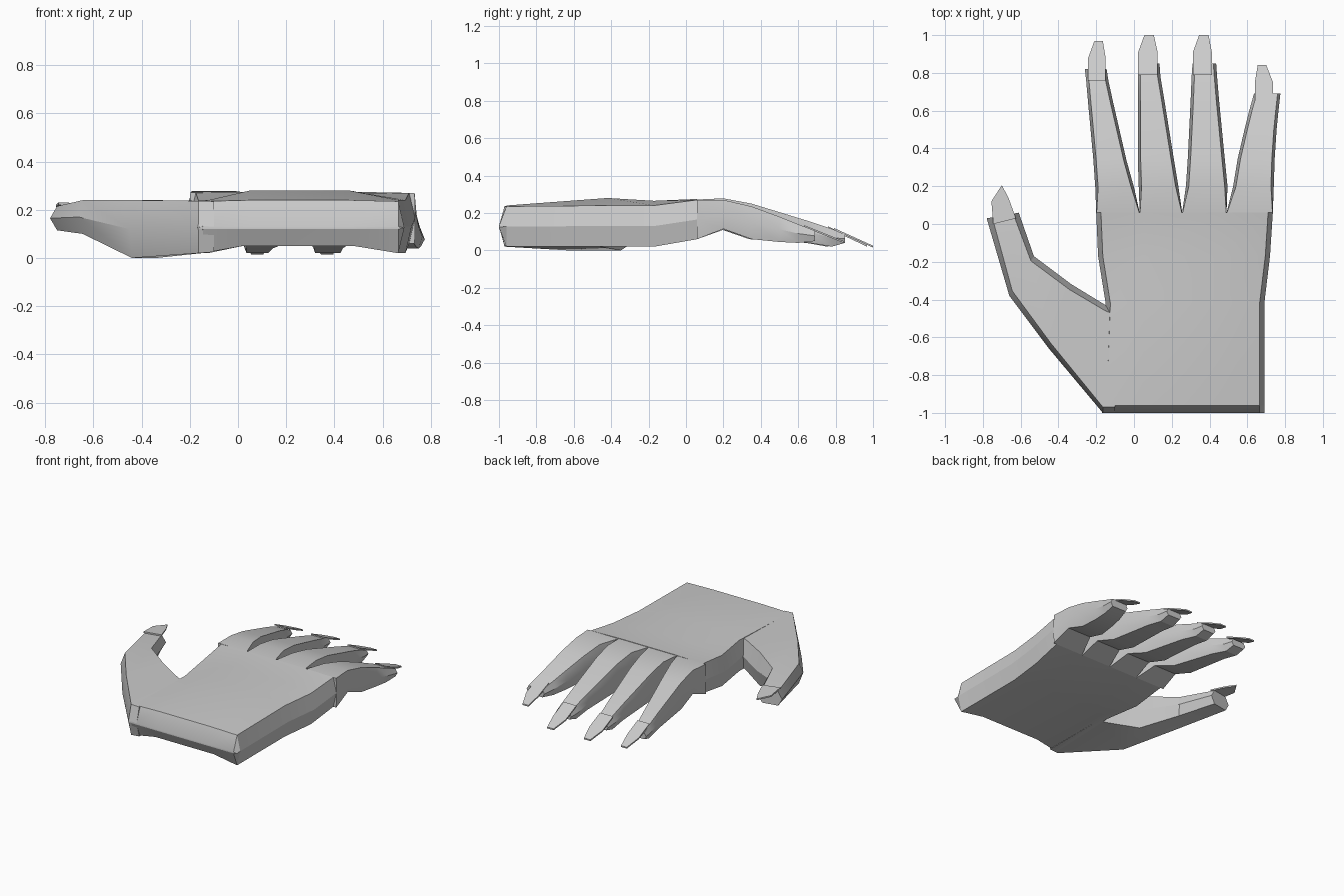
import bpy, bmesh, math
from mathutils import Vector

if "Cube" in bpy.data.objects:
    bpy.data.objects.remove(bpy.data.objects["Cube"])


def finish(name, bm):
    bmesh.ops.recalc_face_normals(bm, faces=bm.faces)
    mesh = bpy.data.meshes.new(name)
    bm.to_mesh(mesh)
    bm.free()
    ob = bpy.data.objects.new(name, mesh)
    bpy.context.collection.objects.link(ob)
    bpy.ops.object.select_all(action='DESELECT')
    ob.select_set(True)
    bpy.context.view_layer.objects.active = ob
    bpy.ops.object.shade_smooth_by_angle(angle=math.radians(25))
    return ob


def loft(name, rings):
    """Skin a list of equal-length rings and cap both ends."""
    bm = bmesh.new()
    rows = [[bm.verts.new(p) for p in ring] for ring in rings]
    for a, b in zip(rows, rows[1:]):
        for i in range(len(a)):
            j = (i + 1) % len(a)
            bm.faces.new((a[i], a[j], b[j], b[i]))
    bm.faces.new(rows[0])
    bm.faces.new(rows[-1])
    return finish(name, bm)


def hexagon(l, r, zb, zt, inset):
    """Six-sided limb section between outline points l and r."""
    l, r = Vector((*l, 0)), Vector((*r, 0))
    d = (r - l).normalized() * inset
    zm = (zb + zt) / 2
    pts = [(l, zm), (l + d, zt), (r - d, zt), (r, zm), (r - d, zb), (l + d, zb)]
    return [(p.x, p.y, z) for p, z in pts]


def nail(name, outline, y0, z0, y1, z1, thick=0.01):
    """Thin sloping plate beyond the fingertip."""
    bm = bmesh.new()
    pts = [(x, y, z0 + (z1 - z0) * (y - y0) / (y1 - y0)) for x, y in outline]
    face = bm.faces.new([bm.verts.new(p) for p in pts])
    ext = bmesh.ops.extrude_face_region(bm, geom=[face], use_keep_orig=True)
    verts = [v for v in ext['geom'] if isinstance(v, bmesh.types.BMVert)]
    bmesh.ops.translate(bm, verts=verts, vec=(0, 0, -thick))
    return finish(name, bm)


# Palm: y, left, right, bottom edge, bottom centre, top edge, top centre
palm = []
for y, xl, xr, be, bc, te, tc in [
        (-1.0, -0.17, 0.69, 0.12, 0.12, 0.13, 0.13),
        (-0.96, -0.17, 0.69, 0.02, 0.05, 0.235, 0.24),
        (-0.42, -0.15, 0.69, 0.02, 0.05, 0.24, 0.28),
        (-0.17, -0.19, 0.72, 0.02, 0.05, 0.24, 0.265),
        (0.06, -0.20, 0.735, 0.06, 0.06, 0.27, 0.275)]:
    zm, i = (be + te) / 2, 0.025
    palm.append([(xl, y, zm), (xl + i, y, te), (0.05, y, tc), (0.46, y, tc),
                 (xr - i, y, te), (xr, y, zm), (xr - i, y, be),
                 (0.48, y, bc), (0.02, y, bc), (xl + i, y, be)])
loft("palm", palm)

# Thumb: outer point, inner point, bottom, top
thumb = [((-0.10, -1.0), (-0.10, -0.45), 0.025, 0.235),
         ((-0.165, -1.0), (-0.15, -0.43), 0.02, 0.237),
         ((-0.45, -0.66), (-0.33, -0.32), 0.00, 0.24),
         ((-0.66, -0.38), (-0.53, -0.17), 0.10, 0.24),
         ((-0.78, 0.03), (-0.61, 0.06), 0.115, 0.215)]
loft("thumb", [hexagon(*row, 0.03) for row in thumb])
nail("thumb_nail", [(-0.745, 0.0), (-0.755, 0.12), (-0.70, 0.205),
                    (-0.665, 0.14), (-0.625, 0.03)], 0.0, 0.23, 0.2, 0.215)

# Fingers: left and right outline at each station, over a shared profile
long_y = [0.06, 0.20, 0.35, 0.66, 0.78, 0.85]
long_b = [0.06, 0.11, 0.06, 0.04, 0.02, 0.04]
long_t = [0.272, 0.278, 0.25, 0.155, 0.115, 0.085]
short_y = [0.06, 0.20, 0.35, 0.50, 0.60, 0.69]
short_b = [0.06, 0.115, 0.06, 0.045, 0.04, 0.05]
short_t = [0.27, 0.27, 0.235, 0.18, 0.14, 0.105]
fingers = {
    "index": ([-0.20, -0.205, -0.215, -0.243, -0.253, -0.26],
              [0.03, 0.0, -0.04, -0.11, -0.135, -0.145], -0.03),
    "middle": ([0.03, 0.025, 0.02, 0.02, 0.02, 0.02],
               [0.255, 0.235, 0.21, 0.16, 0.14, 0.135], 0),
    "ring": ([0.255, 0.275, 0.285, 0.30, 0.305, 0.31],
             [0.49, 0.495, 0.48, 0.45, 0.44, 0.435], 0),
    "little": ([0.49, 0.525, 0.55, 0.585, 0.61, 0.635],
               [0.735, 0.74, 0.745, 0.755, 0.765, 0.775], 0)}
for name, (left, right, dy) in fingers.items():
    ys, bs, ts = (short_y, short_b, short_t) if name == "little" else (long_y, long_b, long_t)
    rings = []
    for k in range(6):
        y = ys[k] + dy * k / 5
        rings.append(hexagon((left[k], y), (right[k], y), bs[k], ts[k], 0.015 if k else 0.002))
    loft(name + "_finger", rings)

# Finger nails: left, right, tip left, tip right, base y, tip y, base z, tip z
for name, l, r, tl, tr, y0, y1, z0, z1 in [
        ("index", -0.243, -0.15, -0.21, -0.165, 0.76, 0.968, 0.128, 0.03),
        ("middle", 0.022, 0.125, 0.055, 0.105, 0.79, 1.0, 0.12, 0.025),
        ("ring", 0.312, 0.412, 0.345, 0.395, 0.79, 1.0, 0.12, 0.025),
        ("little", 0.64, 0.735, 0.655, 0.70, 0.63, 0.842, 0.135, 0.05)]:
    ym = y1 - 0.09
    nail(name + "_nail", [(l, y0), (l, ym), (tl, y1), (tr, y1), (r, ym), (r, y0)],
         y0, z0, y1, z1)
